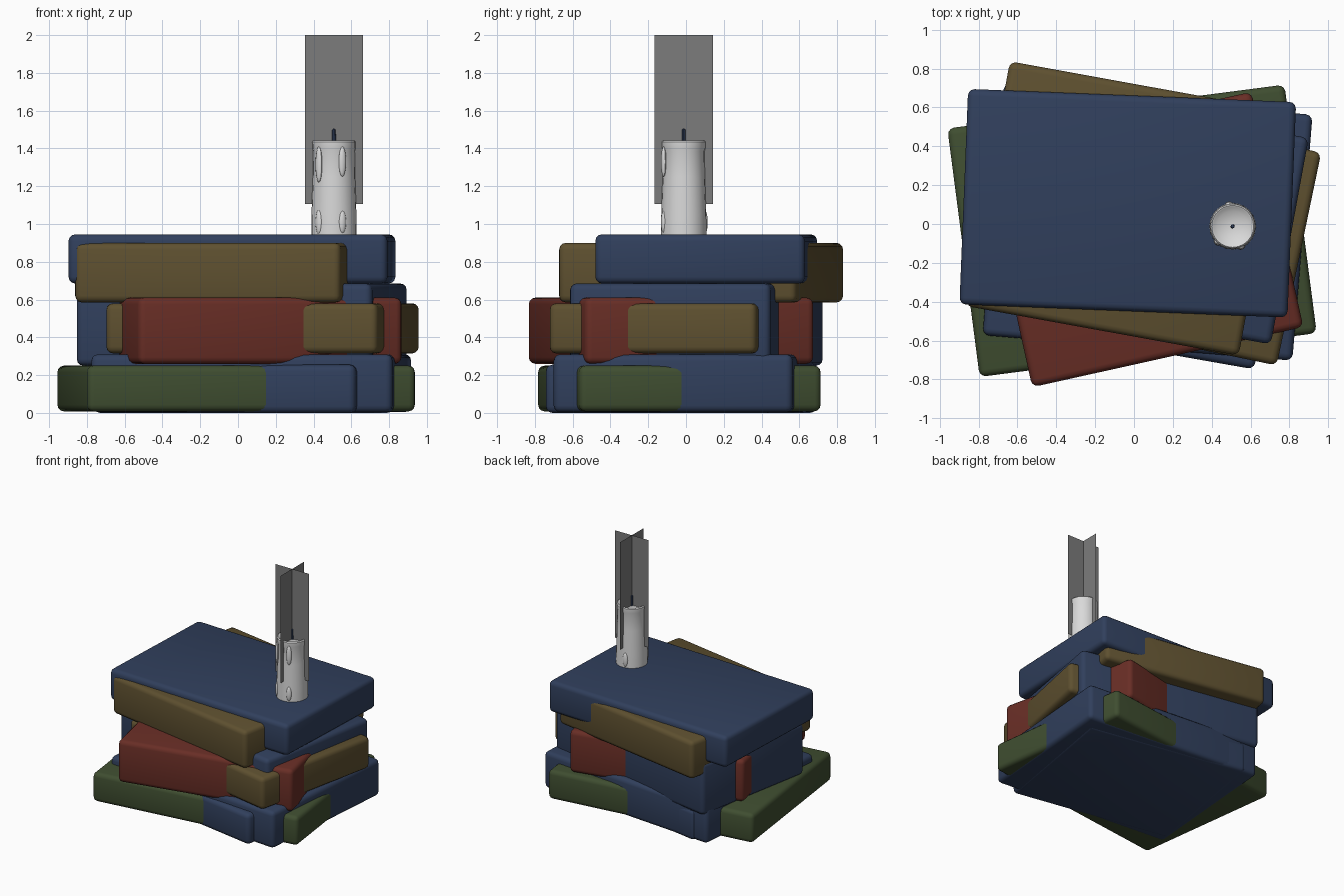
import bpy, bmesh, math
from math import radians, sin, cos, pi
from mathutils import Matrix

cube = bpy.data.objects.get("Cube")
if cube:
    bpy.data.objects.remove(cube, do_unlink=True)


def material(name, rgb, alpha=1.0):
    mat = bpy.data.materials.new(name)
    mat.use_nodes = True
    mat.diffuse_color = (*rgb, alpha)
    shader = mat.node_tree.nodes["Principled BSDF"]
    shader.inputs["Base Color"].default_value = (*rgb, 1)
    shader.inputs["Alpha"].default_value = alpha
    shader.inputs["Roughness"].default_value = 0.8
    return mat


BLUE = material("navy cloth", (0.030, 0.050, 0.108))
TAN = material("tan leather", (0.112, 0.080, 0.029))
RED = material("red leather", (0.140, 0.027, 0.019))
GREEN = material("green cloth", (0.050, 0.076, 0.030))
WAX = material("white wax", (0.70, 0.70, 0.70))
GLOW = material("grey glow", (0.20, 0.20, 0.20), 0.5)


def finish(name, bm, mat, smooth=True):
    mesh = bpy.data.meshes.new(name)
    bm.normal_update()
    bm.to_mesh(mesh)
    bm.free()
    mesh.materials.append(mat)
    obj = bpy.data.objects.new(name, mesh)
    bpy.context.collection.objects.link(obj)
    if smooth:
        bpy.ops.object.select_all(action="DESELECT")
        obj.select_set(True)
        bpy.context.view_layer.objects.active = obj
        bpy.ops.object.shade_smooth_by_angle(angle=radians(40))
    return obj


def book(name, mat, centre, size, bottom, top, turn):
    """A rounded block turned about the vertical."""
    bm = bmesh.new()
    bmesh.ops.create_cube(bm, size=1)
    bmesh.ops.scale(bm, vec=(*size, top - bottom), verts=bm.verts)
    bmesh.ops.bevel(bm, geom=bm.edges[:], offset=0.035, segments=3,
                    profile=0.5, affect="EDGES")
    place = Matrix.Translation((*centre, (bottom + top) / 2))
    bm.transform(place @ Matrix.Rotation(radians(turn), 4, "Z"))
    finish(name, bm, mat)


# Stack of books, from the ground up
book("bottom_blue_book", BLUE, (0.03, -0.025), (1.41, 1.22), 0, 0.255, -10)
book("green_book", GREEN, (-0.01, -0.035), (1.75, 1.29), 0.008, 0.25, 7.4)
book("thick_blue_book", BLUE, (0.07, -0.005), (1.60, 1.27), 0.004, 0.31, -4.7)
book("middle_blue_book", BLUE, (0.02, 0.055), (1.59, 1.08), 0.25, 0.685, -10.4)
book("red_book", RED, (0.04, -0.08), (1.43, 1.24), 0.26, 0.61, 12.5)
book("lower_tan_book", TAN, (0.13, -0.03), (1.47, 1.12), 0.315, 0.58, -11.8)
book("upper_tan_book", TAN, (-0.05, 0.08), (1.43, 1.28), 0.585, 0.90, -10.3)
book("top_blue_book", BLUE, (-0.032, 0.107), (1.69, 1.11), 0.685, 0.945, -2.3)

CX, CY = 0.508, -0.012


def lathe(name, profile, mat, sides):
    bm = bmesh.new()
    verts = [bm.verts.new((r, 0, z)) for r, z in profile]
    edges = [bm.edges.new(pair) for pair in zip(verts, verts[1:])]
    bmesh.ops.spin(bm, geom=verts + edges, cent=(0, 0, 0), axis=(0, 0, 1),
                   angle=2 * pi, steps=sides)
    bmesh.ops.remove_doubles(bm, verts=bm.verts, dist=0.0005)
    bmesh.ops.recalc_face_normals(bm, faces=bm.faces)
    bm.transform(Matrix.Translation((CX, CY, 0)))
    finish(name, bm, mat)


# Candle body with a lip and a dished top, and its wick
lathe("candle", [(0, 0.94), (0.12, 0.94), (0.119, 1.05), (0.112, 1.25),
                 (0.110, 1.385), (0.114, 1.40), (0.115, 1.435), (0.108, 1.443),
                 (0.098, 1.438), (0.08, 1.422), (0, 1.415)], WAX, 24)
lathe("wick", [(0, 1.41), (0.011, 1.41), (0.009, 1.50), (0, 1.505)], BLUE, 8)

# Wax drips: direction around the candle, height, half length
drips = [(226, 1.315, 0.095), (293, 1.33, 0.08), (226, 1.01, 0.065),
         (293, 1.01, 0.06), (100, 1.01, 0.06)]
for i, (angle, z, half) in enumerate(drips):
    bm = bmesh.new()
    bmesh.ops.create_uvsphere(bm, u_segments=12, v_segments=8, radius=1)
    bmesh.ops.scale(bm, vec=(0.014, 0.021, half), verts=bm.verts)
    a = radians(angle)
    bm.transform(Matrix.Translation((CX + 0.115 * cos(a), CY + 0.115 * sin(a), z))
                 @ Matrix.Rotation(a, 4, "Z"))
    finish(f"wax_drip_{i + 1}", bm, WAX)

# Two crossed upright sheets for the flame glow
for name, turn in (("glow_sheet_wide", 0), ("glow_sheet_deep", 90)):
    bm = bmesh.new()
    half = 0.154
    bm.faces.new([bm.verts.new((x, 0, z)) for x, z in
                  ((-half, 1.105), (half, 1.105), (half, 2), (-half, 2))])
    bm.transform(Matrix.Translation((CX, CY, 0))
                 @ Matrix.Rotation(radians(turn), 4, "Z"))
    finish(name, bm, GLOW, smooth=False)
